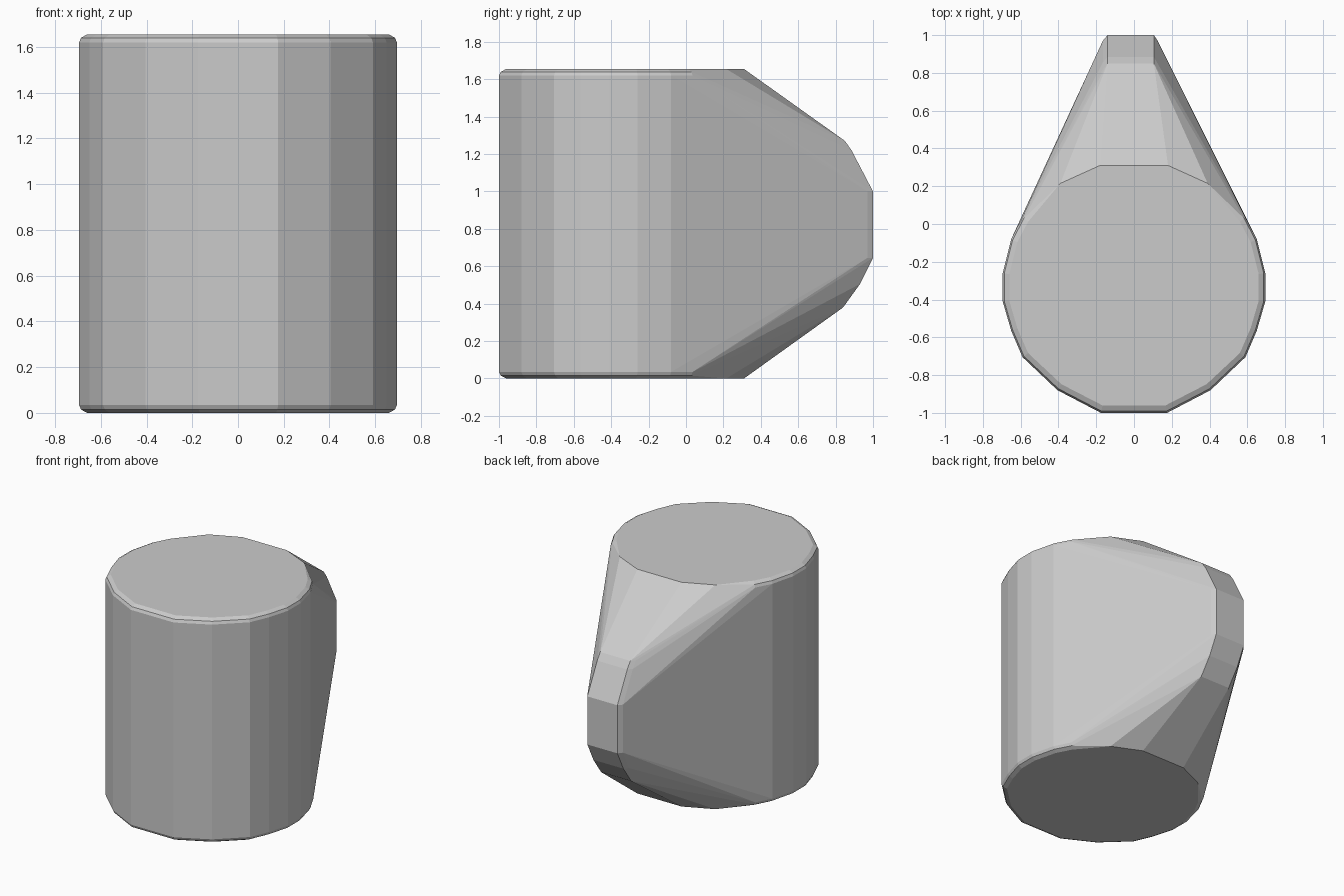
import bpy, bmesh, math

if "Cube" in bpy.data.objects:
    bpy.data.objects.remove(bpy.data.objects["Cube"])

H = 1.655
bm = bmesh.new()

# Mug body: right half of the outline, mirrored, with chamfered rims
outline = [(0.175, -1.0), (0.405, -0.88), (0.59, -0.705), (0.65, -0.565),
           (0.695, -0.41), (0.695, -0.26), (0.65, -0.08), (0.59, 0.035)]
back = [(0.39, 0.215), (0.18, 0.31)]
for s in (-1, 1):
    for x, y in outline:
        for z in (0.035, H - 0.035):
            bm.verts.new((s * x, y, z))
        for z in (0, H):
            bm.verts.new((s * x * 0.95, -0.345 + (y + 0.345) * 0.94, z))
        for z in (0.015, H - 0.015):
            bm.verts.new((s * x * 0.988, -0.345 + (y + 0.345) * 0.985, z))
    for x, y in back:
        for z in (0, H):
            bm.verts.new((s * x, y, z))

# Handle bulge: side profile (y, z), with narrow outer and wider inner edges
handle = [(0.85, 1.27), (0.885, 1.22), (1.0, 1.0), (1.0, 0.645),
          (0.93, 0.505), (0.84, 0.38)]
for y, z in handle:
    for x in (-0.14, 0.105):
        bm.verts.new((x, y, z))
    for x in (-0.165, 0.125):
        bm.verts.new((x, y - 0.03, z))

# Wrap everything in one convex shell
res = bmesh.ops.convex_hull(bm, input=bm.verts)
junk = {g for g in res["geom_interior"] + res["geom_unused"]
        if isinstance(g, bmesh.types.BMVert)}
bmesh.ops.delete(bm, geom=list(junk), context="VERTS")
bmesh.ops.dissolve_limit(bm, angle_limit=math.radians(1),
                         verts=bm.verts, edges=bm.edges)
bmesh.ops.recalc_face_normals(bm, faces=bm.faces)

mesh = bpy.data.meshes.new("mug_shell")
bm.to_mesh(mesh)
bm.free()
bpy.context.collection.objects.link(bpy.data.objects.new("mug_shell", mesh))
